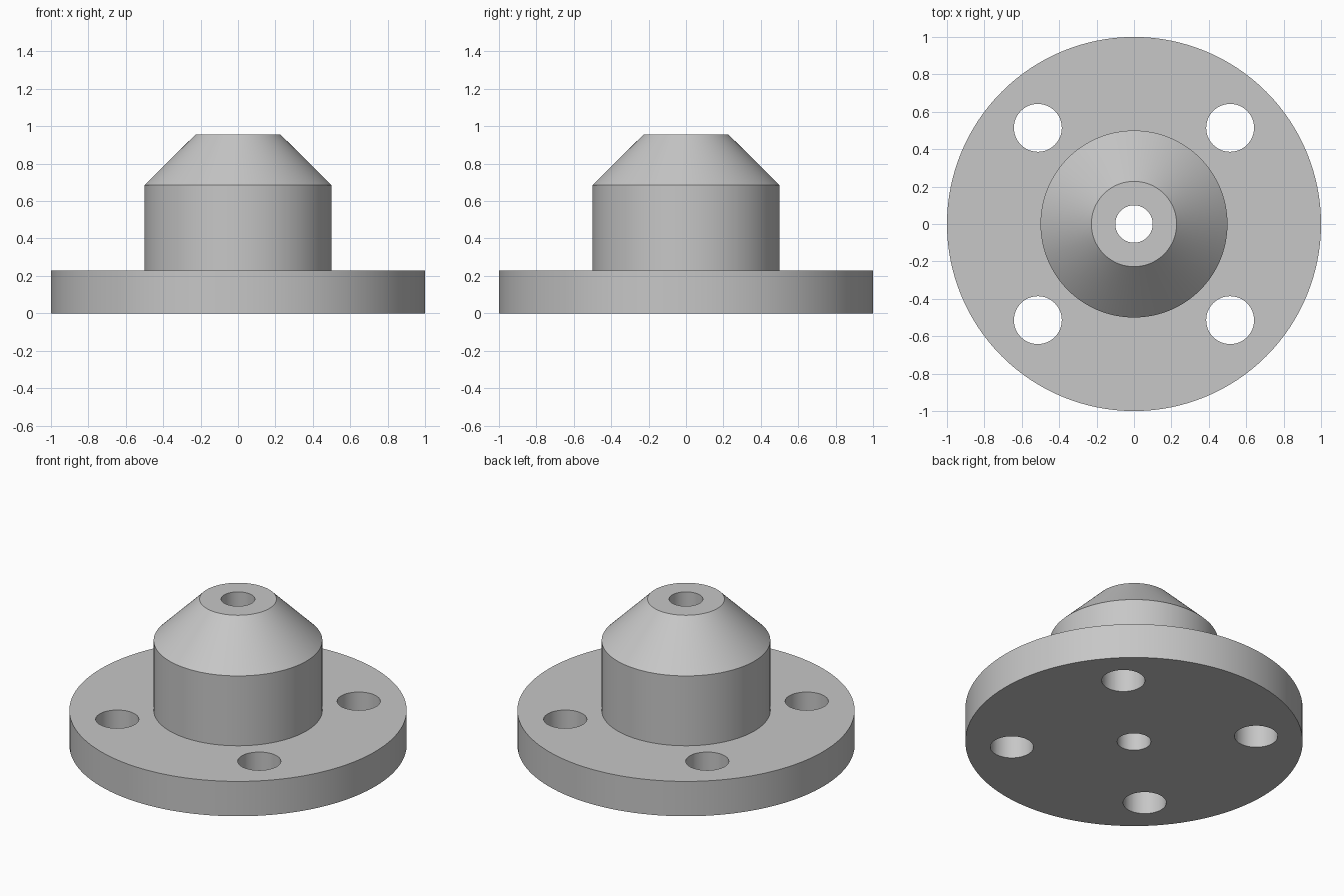
import bpy
import bmesh
import math
from mathutils import Vector

default_cube = bpy.data.objects.get("Cube")
if default_cube:
    bpy.data.objects.remove(default_cube, do_unlink=True)

SEGMENTS = 128
BORE_RADIUS = 0.10
FLANGE_HEIGHT = 0.228
BOLT_OFFSET = 0.514
BOLT_RADIUS = 0.128

# Plain grey metal
grey = bpy.data.materials.new("grey metal")
grey.use_nodes = True
colour = (0.57, 0.57, 0.57, 1)
grey.diffuse_color = colour
grey.node_tree.nodes["Principled BSDF"].inputs["Base Color"].default_value = colour


def lathe(name, profile):
    """Spin a closed (radius, height) outline around the z axis."""
    bm = bmesh.new()
    verts = [bm.verts.new((r, 0, z)) for r, z in profile]
    edges = [bm.edges.new((a, b)) for a, b in zip(verts, verts[1:] + verts[:1])]
    bmesh.ops.spin(bm, geom=verts + edges, cent=(0, 0, 0), axis=(0, 0, 1),
                   angle=math.tau, steps=SEGMENTS, use_duplicate=False)
    bmesh.ops.remove_doubles(bm, verts=bm.verts, dist=0.0001)
    bmesh.ops.recalc_face_normals(bm, faces=bm.faces)
    mesh = bpy.data.meshes.new(name)
    bm.to_mesh(mesh)
    bm.free()
    obj = bpy.data.objects.new(name, mesh)
    bpy.context.collection.objects.link(obj)
    mesh.materials.append(grey)
    return obj


# Round flange, straight hub and tapered nose with a through bore
body = lathe("flanged_hub", [
    (BORE_RADIUS, 0), (1, 0), (1, FLANGE_HEIGHT), (0.5, FLANGE_HEIGHT),
    (0.5, 0.685), (0.228, 0.955), (BORE_RADIUS, 0.955),
])

# Four bolt holes through the flange
cutter_bm = bmesh.new()
for sx in (-1, 1):
    for sy in (-1, 1):
        hole = bmesh.ops.create_cone(cutter_bm, cap_ends=True, segments=64,
                                     radius1=BOLT_RADIUS, radius2=BOLT_RADIUS, depth=1)
        bmesh.ops.translate(cutter_bm, verts=hole["verts"],
                            vec=Vector((sx * BOLT_OFFSET, sy * BOLT_OFFSET, 0)))
cutter_mesh = bpy.data.meshes.new("bolt_hole_cutter")
cutter_bm.to_mesh(cutter_mesh)
cutter_bm.free()
cutter_mesh.materials.append(grey)
cutter = bpy.data.objects.new("bolt_hole_cutter", cutter_mesh)
cutter.hide_render = True
bpy.context.collection.objects.link(cutter)

drill = body.modifiers.new("bolt_holes", "BOOLEAN")
drill.operation = "DIFFERENCE"
drill.solver = "EXACT"
drill.object = cutter

bpy.ops.object.select_all(action="DESELECT")
body.select_set(True)
bpy.context.view_layer.objects.active = body
bpy.ops.object.modifier_apply(modifier=drill.name)
bpy.data.objects.remove(cutter, do_unlink=True)

# Smooth round walls with crisp rims
bpy.ops.object.shade_smooth_by_angle(angle=math.radians(30))
